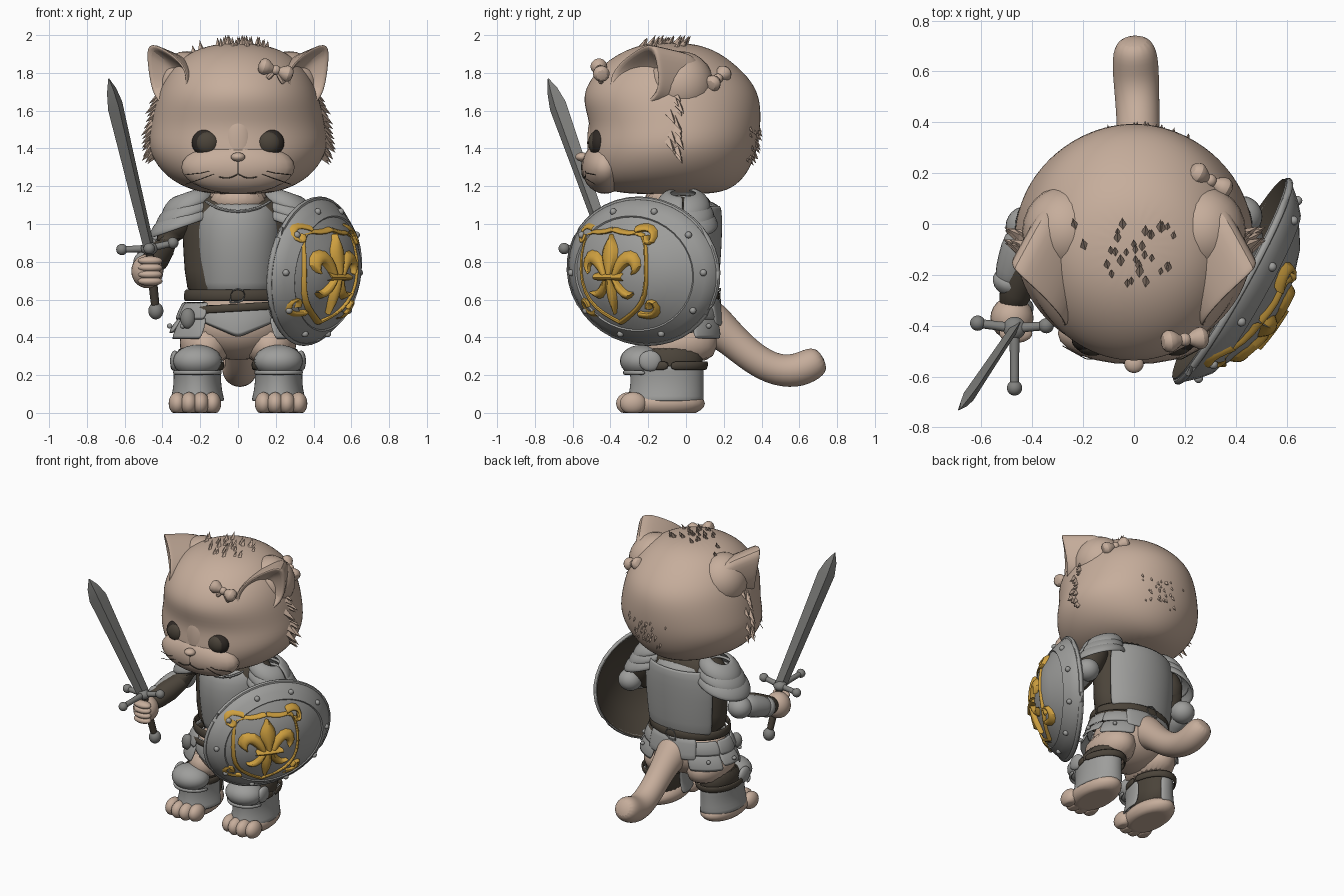
import bpy, bmesh, math, random
from mathutils import Vector as V, Matrix
from mathutils.bvhtree import BVHTree

random.seed(4)
if "Cube" in bpy.data.objects:
    bpy.data.objects.remove(bpy.data.objects["Cube"])


def material(name, *rgb):
    m = bpy.data.materials.new(name)
    m.use_nodes = True
    m.diffuse_color = (*rgb, 1)
    m.node_tree.nodes["Principled BSDF"].inputs["Base Color"].default_value = (*rgb, 1)
    return m


FUR = material("beige fur", .565, .42, .33)
STEEL = material("grey steel", .34, .34, .33)
DARK = material("dark steel", .22, .22, .21)
LEATHER = material("brown leather", .07, .057, .042)
GOLD = material("gold", .62, .35, .05)
EYE = material("dark eye", .028, .022, .018)


# ---- helpers ----
def finish(name, bm, mats, sub=0, thick=0, angle=45):
    bmesh.ops.recalc_face_normals(bm, faces=bm.faces)
    me = bpy.data.meshes.new(name)
    bm.to_mesh(me)
    bm.free()
    ob = bpy.data.objects.new(name, me)
    bpy.context.collection.objects.link(ob)
    for m in mats if isinstance(mats, list) else [mats]:
        me.materials.append(m)
    bpy.ops.object.select_all(action='DESELECT')
    ob.select_set(True)
    bpy.context.view_layer.objects.active = ob
    bpy.ops.object.shade_smooth_by_angle(angle=math.radians(angle))
    if thick:
        mod = ob.modifiers.new("thickness", 'SOLIDIFY')
        mod.thickness, mod.offset = thick, 0
    if sub:
        mod = ob.modifiers.new("smooth", 'SUBSURF')
        mod.levels = mod.render_levels = sub
    return ob


def loft(name, mats, rings, sub=1, wrap=True, pick=None, thick=0, angle=45):
    bm = bmesh.new()
    rows = [[bm.verts.new(p) for p in r] for r in rings]
    n = len(rows[0])
    for k, (a, b) in enumerate(zip(rows, rows[1:])):
        for i in range(n if wrap else n - 1):
            j = (i + 1) % n
            f = bm.faces.new((a[i], a[j], b[j], b[i]))
            f.material_index = pick(k) if pick else 0
    if wrap:
        bm.faces.new(rows[0])
        bm.faces.new(rows[-1]).material_index = pick(len(rows)) if pick else 0
    return finish(name, bm, mats, sub, thick, angle)


def oval(z, rx, yf, yb, cx=0, a0=0, a1=360, n=24):
    full = a1 - a0 == 360
    angles = [math.radians(a0 + (a1 - a0) * i / (n if full else n - 1)) for i in range(n)]
    return [V((cx + rx * math.cos(a), (yf + yb) / 2 + (yb - yf) / 2 * math.sin(a), z)) for a in angles]


def body(name, mat, rows, cx=0, **kw):
    return loft(name, mat, [oval(*r, cx=cx) for r in rows], **kw)


def plate(name, rows, a0, a1, cx=0, mat=STEEL, thick=.018, n=10):
    return loft(name, mat, [oval(*r, cx=cx, a0=a0, a1=a1, n=n) for r in rows],
                wrap=False, thick=thick)


def tube(name, mat, pts, radii, n=10, sub=1):
    pts = [V(p) for p in pts]
    radii = radii if isinstance(radii, list) else [radii] * len(pts)
    d0, d1 = (pts[0] - pts[1]).normalized(), (pts[-1] - pts[-2]).normalized()
    pts = [pts[0] + d0 * radii[0] * .6] + pts + [pts[-1] + d1 * radii[-1] * .6]
    radii = [radii[0] * .6] + radii + [radii[-1] * .6]
    rings = []
    for i, (p, r) in enumerate(zip(pts, radii)):
        t = (pts[min(i + 1, len(pts) - 1)] - pts[max(i - 1, 0)]).normalized()
        side = t.cross(V((.31, .2, .93) if abs(t.z) < .8 else (1, .1, 0))).normalized()
        up = side.cross(t)
        rings.append([p + r * (side * math.cos(k * math.tau / n) + up * math.sin(k * math.tau / n))
                      for k in range(n)])
    return loft(name, mat, rings, sub=sub)


def balls(name, mat, items, floor=None):
    bm = bmesh.new()
    for loc, size in items:
        size = size if isinstance(size, tuple) else (size,) * 3
        bmesh.ops.create_uvsphere(bm, u_segments=24, v_segments=14, radius=1,
                                  matrix=Matrix.LocRotScale(V(loc), None, V(size)))
    if floor is not None:
        for v in bm.verts:
            v.co.z = max(v.co.z, floor)
    return finish(name, bm, mat)


# ---- head and face ----
head = body("head", FUR, [
    (1.155, .12, -.3, .13), (1.185, .28, -.46, .25), (1.27, .41, -.525, .335),
    (1.4, .487, -.53, .385), (1.52, .465, -.505, .4), (1.65, .44, -.555, .4),
    (1.75, .405, -.525, .36), (1.85, .335, -.44, .26), (1.925, .235, -.32, .15),
    (1.96, .08, -.19, .02)], sub=2)
balls("muzzle", FUR, [((0, -.43, 1.3), (.3, .122, .14)), ((0, -.478, 1.43), (.08, .045, .17)),
                      ((0, -.55, 1.355), (.038, .036, .024))])


def muzzle_point(x, z):
    return (x, -.432 - .122 * math.sqrt(1 - (x / .3) ** 2 - ((z - 1.3) / .14) ** 2), z)


tube("mouth_centre", LEATHER, [muzzle_point(0, z) for z in (1.335, 1.3, 1.265)], .003, 6)
for s in (-1, 1):
    tube("mouth_side", LEATHER, [muzzle_point(s * x, z) for x, z in
                                 ((0, 1.265), (.03, 1.247), (.065, 1.24), (.1, 1.25))], .004, 6)
    balls("eye", EYE, [((s * .165, -.458, 1.43), (.08, .052, .074))])
    balls("iris", LEATHER, [((s * .163, -.478, 1.43), (.062, .04, .06))])
    for k in range(2):
        tube("whisker", LEATHER, [(s * .11, -.535, 1.29 - .02 * k), (s * .19, -.53, 1.27 - .03 * k),
                                  (s * .28, -.48, 1.26 - .05 * k)], .002, 4, 0)
    # ear: broad back shell, rim and hollow, rising from a rounded base
    rim = [V(p) for p in ((.492, -.17, 1.975), (.482, -.14, 1.84), (.462, -.13, 1.7), (.41, -.2, 1.62),
                          (.33, -.35, 1.64), (.255, -.43, 1.74), (.28, -.37, 1.85), (.385, -.26, 1.93))]
    mid, root = V((.375, -.25, 1.76)), V((.24, .01, 1.71))
    base = [root + (p - mid) * .95 for p in rim]
    rings = [[root + (p - mid) * .4 for p in rim], base,
             [p.lerp(b, .5) for p, b in zip(rim, base)],
             [p.lerp(b, .1) for p, b in zip(rim, base)], rim,
             [p.lerp(mid, .14) for p in rim],
             [p.lerp(mid, .4) + V((-.05, .05, 0)) for p in rim],
             [p.lerp(mid, .8) + V((-.08, .08, -.01)) for p in rim]]
    loft("ear", FUR, [[V((s * p.x, p.y, p.z)) for p in r] for r in rings], sub=2)
    balls("ear_base", FUR, [((s * .27, -.03, 1.735), (.17, .18, .18))])

# ---- fur tufts ----
tree = BVHTree.FromObject(head, bpy.context.evaluated_depsgraph_get())
bm = bmesh.new()


def tuft(co, direction, length):
    loc, normal = tree.find_nearest(V(co))[:2]
    d = (V(direction).normalized() + normal * .5).normalized()
    bmesh.ops.create_cone(bm, segments=4, radius1=length * .36, radius2=0, depth=length * 1.3,
                          matrix=Matrix.Translation(loc + d * length * .3) @ d.to_track_quat('Z', 'Y').to_matrix().to_4x4())


for i in range(36):
    tuft((random.gauss(0, .11), random.uniform(-.25, .02), 2), (0, .5, .5), random.uniform(.035, .06))
for s in (-1, 1):
    for i in range(15):
        tuft((s * .6, random.uniform(-.11, -.02), 1.28 + .032 * i), (s * .4, .4, -.8), random.uniform(.05, .08))
for i in range(30):
    tuft((random.gauss(.1, .1), .5, random.uniform(1.25, 1.5)), (0, .3, -1), random.uniform(.02, .035))
finish("fur_tufts", bm, FUR, angle=20)

# ---- bows ----
for c, axis in ((V((.2, -.455, 1.815)), V((.95, .1, -.3))), (V((.3, .17, 1.77)), V((.8, -.45, -.4)))):
    for s in (-1, 1):
        a = axis.normalized() * s
        tube("bow_loop", FUR, [c + a * .01, c + a * .04, c + a * .065], [.016, .04, .055], 8)
        tube("bow_tail", FUR, [c, c + a * .04 - V((0, 0, .05))], [.012, .02], 6)
    balls("bow_knot", FUR, [(c, .026)])

# ---- torso and armour ----
body("neck", FUR, [(1.05, .17, -.23, .1), (1.2, .18, -.24, .1)])
body("padded_tunic", LEATHER, [(.56, .27, -.22, .13), (.75, .285, -.2, .12), (.95, .3, -.2, .13),
                               (1.08, .29, -.2, .14), (1.17, .21, -.17, .13)])
body("cuirass", STEEL, [(.6, .215, -.24, .14), (.68, .212, -.245, .145), (.82, .228, -.275, .165),
                        (.98, .238, -.28, .18), (1.07, .225, -.255, .18), (1.13, .17, -.215, .175)])
plate("back_plate", [(.62, .275, -.2, .16), (.8, .285, -.2, .175), (.98, .3, -.2, .185),
                     (1.1, .27, -.2, .18)], 25, 155, n=16)
tube("neck_trim", STEEL, [(-.17, -.185, 1.12), (-.11, -.235, 1.08), (0, -.262, 1.06), (.11, -.235, 1.08),
                          (.17, -.185, 1.12)], .01, 6)
plate("belt", [(.59, .282, -.27, .172), (.655, .278, -.267, .17)], 0, 359, mat=LEATHER, n=32)
lower = plate("sword_belt", [(.535, .295, -.275, .17), (.58, .29, -.272, .172)], 0, 359, mat=LEATHER, n=32)
for v in lower.data.vertices:
    v.co.z += .06 * v.co.x
for y in (-.282, .18):
    tube("buckle", DARK, [(x, y, z) for x, z in ((-.04, .585), (.04, .585), (.04, .66), (-.04, .66),
                                                 (-.04, .59))], .008, 6)
balls("pouch", DARK, [((-.265, -.2, .5), (.04, .035, .055))])

# front fauld drops to a point, the back one hangs over the tail
front = plate("front_fauld", [(.575, .25, -.262, .16), (.48, .28, -.285, .17)], 225, 315, n=13)
for v in front.data.vertices:
    if v.co.z < .5:
        v.co.z -= .09 * (1 - abs(v.co.x) / .2)
plate("back_fauld", [(.61, .275, -.2, .17), (.54, .285, -.2, .185), (.46, .295, -.2, .2)], 50, 130, n=12)

for s in (-1, 1):
    def span(a, b):
        return (a, b) if s > 0 else (180 - b, 180 - a)
    for a, b, low in ((-58, -14, .385), (-16, 22, .42), (20, 66, .39)):
        for k, (top, bottom) in enumerate(((.59, .49), (.51, low))):
            g = .018 * k
            plate("tasset", [(top, .285 + g, -.255 - g, .165 + g),
                             (bottom, .33 + 2 * g, -.285 - g, .19 + g)], *span(a, b))
        angle = math.radians((a + b) / 2)
        balls("tasset_rivet", STEEL, [((s * .362 * math.cos(angle), -.05 + .25 * math.sin(angle), .46), .014)])
    # layered shoulder plates sloping outward
    for k in range(3):
        rows = [(1.175 - .045 * k - h, .06 + .02 * k + w, -.08 - .02 * k - w, .05 + .02 * k + w)
                for h, w in ((0, 0), (.015, .04), (.045, .067), (.085, .078))]
        cap = plate("pauldron", rows, 0, 359, cx=s * (.265 + .012 * k), n=20)
        for v in cap.data.vertices:
            v.co.z -= .35 * (abs(v.co.x) - .24)
    # arms, with steel on the outer side only
    elbow, wrist = ((s * .4, -.06, .86), (s * .475, -.3, .77)) if s < 0 else ((.4, -.02, .85), (.42, -.23, .76))
    tube("sleeve", LEATHER, [(s * .3, -.03, 1.05), (s * .355, -.03, .95), elbow, wrist], [.1, .095, .09, .07], 12)
    out = V((s * .025, .035, .005))
    e, w = V(elbow) + out, V(wrist) + out
    tube("bracer", STEEL, [e.lerp(w, .15), e.lerp(w, .5), e.lerp(w, .8)], [.082, .078, .07], 12)
    tube("bracer_cuff", STEEL, [e.lerp(w, .8), e.lerp(w, .88)], .074, 12)
    balls("elbow_cop", STEEL, [(e + V((0, .015, -.01)), (.08, .08, .075))])
    hand = V(wrist) + V((-.005, -.07, -.02))
    balls("hand", FUR, [(hand, (.085, .085, .09))] +
          [(hand + V((.015, -.06, .055 - .036 * k)), (.065, .038, .025)) for k in range(4)])

    # legs and feet
    cx = s * .215
    body("leg", LEATHER, [(.06, .105, -.26, .07), (.16, .105, -.26, .075), (.27, .115, -.26, .09),
                          (.36, .12, -.24, .1)], cx=cx)
    body("thigh", FUR, [(.26, .115, -.24, .13), (.34, .14, -.25, .17), (.46, .15, -.24, .17)], cx=s * .17)
    plate("greave", [(.06, .14, -.31, .09), (.11, .122, -.29, .085), (.2, .115, -.285, .085),
                     (.25, .125, -.3, .09)], *span(-190, 112), cx=cx, n=22)
    plate("knee_strap", [(.225, .135, -.28, .105), (.275, .138, -.28, .115)], 0, 359, cx=cx, mat=LEATHER, n=24)
    balls("knee_cop", STEEL, [((cx, -.235, .275), (.13, .115, .085)), ((s * .335, -.19, .275), (.025, .06, .055))])
    plate("knee_trim", [(.2, .122, -.325, -.1), (.225, .127, -.33, -.1)], 180, 360, cx=cx)
    fx = s * .228
    balls("foot", FUR, [((fx, -.12, .05), (.128, .22, .08))] +
          [((fx + .062 * (k - 1.5), -.31 + .02 * abs(k - 1.5), .05), (.046, .07, .06)) for k in range(4)], floor=0)

# ---- hips and tail ----
balls("hips", FUR, [((0, -.035, .46), (.27, .23, .18))])
tube("tail", FUR, [(0, .1, .5), (.01, .21, .42), (.018, .32, .315), (.015, .45, .23), (.008, .58, .215),
                   (.003, .68, .265)], [.13, .094, .086, .087, .093, .092], 16, 2)

# ---- sword ----
guard, tip, pommel = V((-.47, -.41, .87)), V((-.685, -.73, 1.77)), V((-.435, -.33, .54))
axis = (tip - guard).normalized()
wide = V((.65, .75, 0))
wide = (wide - axis * wide.dot(axis)).normalized()
thin = axis.cross(wide)
loft("blade", DARK, [[guard.lerp(tip, t) + wide * w, guard.lerp(tip, t) + thin * w * .4,
                      guard.lerp(tip, t) - wide * w, guard.lerp(tip, t) - thin * w * .4]
                     for t, w in ((0, .042), (.5, .052), (.84, .06), (.93, .038), (1, .003))], sub=0, angle=15)
tube("grip", LEATHER, [guard, pommel], .026)
balls("pommel", DARK, [(pommel, (.04, .04, .045)), (guard, (.045, .045, .035))])
for end in ((-.615, -.39, .865), (-.345, -.4, .9), (-.47, -.645, .87)):
    tube("crossguard", DARK, [guard, guard.lerp(V(end), .5), end], [.026, .018, .022], 8)
    balls("crossguard_knob", DARK, [(end, .03)])

# ---- shield ----
U = V((.487, .873, 0))
N = (V((.873, -.487, 0)) - V((0, 0, .12))).normalized()
W = N.cross(U)
CENTRE = V((.39, -.225, .75))


def on_shield(u, v, h=0):
    q = (u / .45) ** 2 + (v / .385) ** 2
    return CENTRE + U * u + W * v + N * (.21 * (1 - q ** 1.25) + h)


def shield_ring(r, h, n=40):
    return [on_shield(.45 * r * math.cos(k * math.tau / n), .385 * r * math.sin(k * math.tau / n), h) for k in range(n)]


profile = [(.05, 0), (.3, 0), (.55, 0), (.78, 0), (.8, .012), (.9, .014), (1, .012), (1, -.02),
           (.9, -.025), (.7, -.025), (.4, -.025), (.05, -.025)]
loft("shield", [STEEL, LEATHER], [shield_ring(*p) for p in profile], sub=0, pick=lambda k: int(k > 6))
rim_pts = shield_ring(1, 0)
tube("shield_rim", STEEL, rim_pts + rim_pts[:1], .014, 8, 0)
balls("shield_rivets", STEEL, [(p, .018) for p in shield_ring(.89, .015, 10)])


def ribbon(name, rows, height=.03):
    pts = [V((u * 1.1, v)) for u, v, w in rows]
    rings = []
    for i, (p, row) in enumerate(zip(pts, rows)):
        t = (pts[min(i + 1, len(pts) - 1)] - pts[max(i - 1, 0)]).normalized()
        side = V((-t.y, t.x)) * max(row[2] * 1.25, .002)
        rings.append([on_shield(q.x - .09, q.y, h) for q, h in
                      ((p - side, -.006), (p - side * .6, height * .8), (p, height),
                       (p + side * .6, height * .8), (p + side, -.006))])
    loft(name, GOLD, rings, sub=1, wrap=False)


# gold petals, frame and corner scrolls
ribbon("upper_petal", [(0, .01, .015), (0, .07, .04), (0, .13, .05), (0, .18, .025), (0, .22, 0)], .035)
ribbon("lower_petal", [(0, -.01, .015), (0, -.08, .03), (0, -.14, .025), (0, -.21, 0)], .035)
ribbon("petal_band", [(-.085, -.005, .018), (0, -.005, .018), (.085, -.005, .018)], .045)
for s in (-1, 1):
    ribbon("side_petal", [(s * u, v, w) for u, v, w in (
        (.025, -.01, .015), (.05, .05, .028), (.09, .1, .04), (.135, .095, .04), (.155, .045, .03), (.13, .01, .004))])
    ribbon("small_petal", [(s * u, v, w) for u, v, w in (
        (.025, -.02, .012), (.05, -.08, .025), (.09, -.115, .025), (.13, -.09, .003))])
    ribbon("frame", [(s * u, v, .012) for u, v in (
        (0, .24), (.09, .215), (.18, .235), (.2, .1), (.2, -.05), (.16, -.15), (.09, -.21), (0, -.26))], .02)
    for k, v in ((1, .21), (-1, -.18)):
        ribbon("corner_scroll", [(s * a, v + k * b, .018) for a, b in (
            (.13, .03), (.18, .045), (.225, .02), (.225, -.04), (.19, -.04), (.185, 0))], .028)
